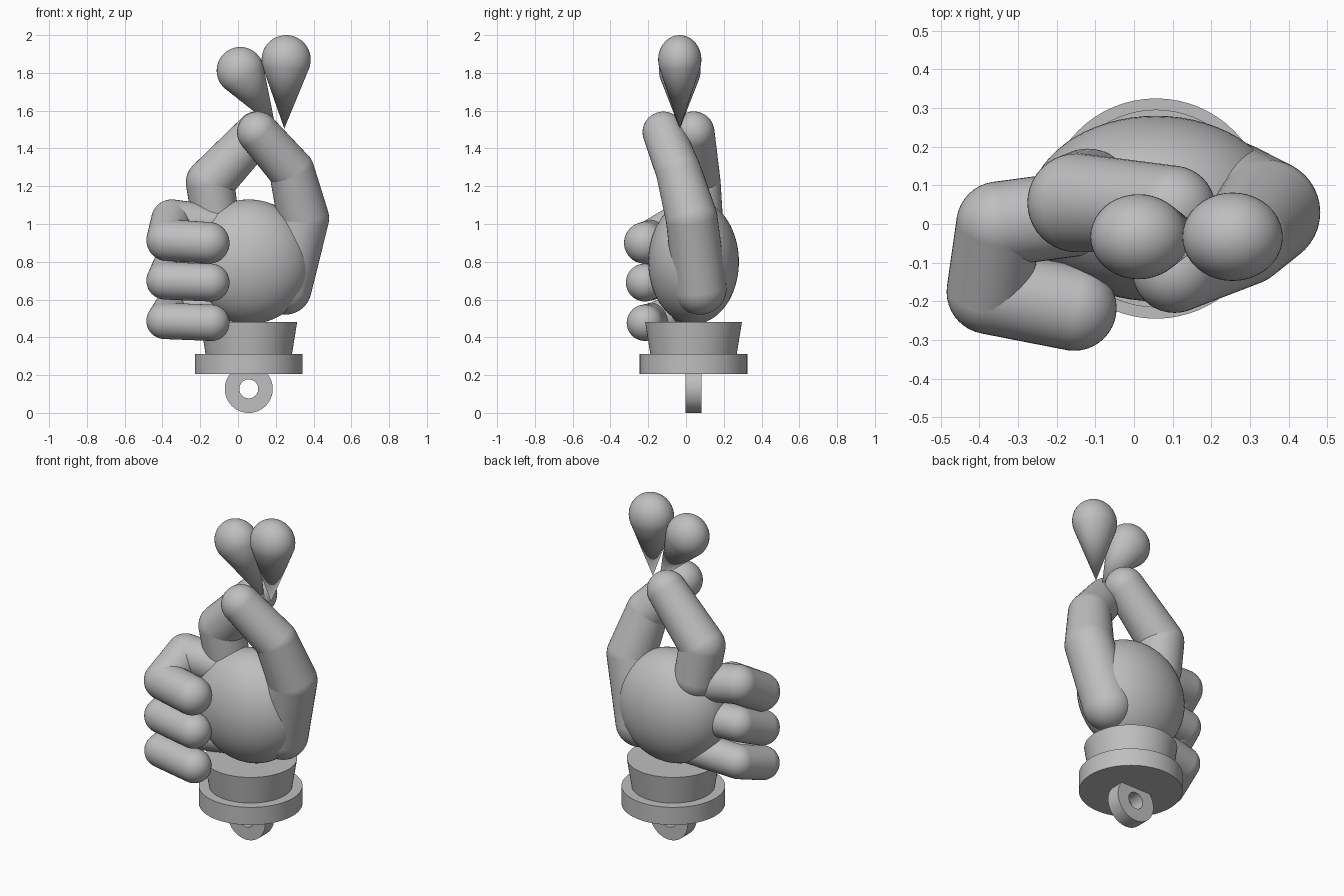
import bpy, bmesh, math
from mathutils import Vector, Matrix

cube = bpy.data.objects.get("Cube")
if cube:
    bpy.data.objects.remove(cube, do_unlink=True)

grey = bpy.data.materials.new("plain_grey")
grey.use_nodes = True
COLOR = (0.52, 0.52, 0.52, 1)
grey.diffuse_color = COLOR
grey.node_tree.nodes["Principled BSDF"].inputs["Base Color"].default_value = COLOR


def finish(name, bm, angle=35):
    """Turn a bmesh into a shaded, coloured object."""
    bmesh.ops.recalc_face_normals(bm, faces=bm.faces)
    mesh = bpy.data.meshes.new(name)
    bm.to_mesh(mesh)
    bm.free()
    mesh.materials.append(grey)
    obj = bpy.data.objects.new(name, mesh)
    bpy.context.collection.objects.link(obj)
    bpy.ops.object.select_all(action="DESELECT")
    obj.select_set(True)
    bpy.context.view_layer.objects.active = obj
    bpy.ops.object.shade_smooth_by_angle(angle=math.radians(angle))
    return obj


def add_ball(bm, centre, radius):
    bmesh.ops.create_uvsphere(bm, u_segments=40, v_segments=24, radius=radius,
                              matrix=Matrix.Translation(centre))


def add_tube(bm, a, ra, b, rb):
    """Cone tangent to the balls at both ends."""
    axis = b - a
    slope = (ra - rb) / axis.length
    flat = math.sqrt(1 - slope * slope)
    direction = axis.normalized()
    start, end = a + direction * ra * slope, b + direction * rb * slope
    turn = direction.to_track_quat("Z", "Y").to_matrix().to_4x4()
    bmesh.ops.create_cone(bm, segments=40, cap_ends=False,
                          radius1=ra * flat, radius2=rb * flat,
                          depth=(end - start).length,
                          matrix=Matrix.Translation((start + end) / 2) @ turn)


def limb(name, joints):
    """Rounded chain through joints given as (x, y, z, radius)."""
    bm = bmesh.new()
    points = [(Vector(j[:3]), j[3]) for j in joints]
    for centre, radius in points:
        if radius > 0:
            add_ball(bm, centre, radius)
    for (a, ra), (b, rb) in zip(points, points[1:]):
        add_tube(bm, a, ra, b, rb)
    bmesh.ops.remove_doubles(bm, verts=bm.verts, dist=1e-5)
    return finish(name, bm)


def lathe(name, profile, matrix):
    """Spin a closed (radius, height) outline around z, then place it."""
    bm = bmesh.new()
    verts = [bm.verts.new((r, 0, z)) for r, z in profile]
    edges = [bm.edges.new((v, verts[i - 1])) for i, v in enumerate(verts)]
    bmesh.ops.spin(bm, geom=verts + edges, cent=(0, 0, 0), axis=(0, 0, 1),
                   angle=math.tau, steps=64, use_merge=True)
    bmesh.ops.remove_doubles(bm, verts=bm.verts, dist=1e-5)
    bmesh.ops.dissolve_degenerate(bm, edges=bm.edges, dist=1e-6)
    bm.transform(matrix)
    return finish(name, bm)


CX, CY = 0.057, 0.04

# Palm
bm = bmesh.new()
bmesh.ops.create_uvsphere(bm, u_segments=64, v_segments=40, radius=1)
bm.transform(Matrix.Translation((CX, CY, 0.8)) @ Matrix.Diagonal((0.33, 0.24, 0.33, 1)))
finish("palm", bm)

# Wrist cuff, base disc and hanging loop
base = Matrix.Translation((CX, CY, 0))
lathe("wrist_cuff", [(0, 0.3), (0.227, 0.3), (0.256, 0.48), (0, 0.48)], base)
lathe("base_disc", [(0, 0.205), (0.285, 0.205), (0.285, 0.312), (0, 0.312)], base)
lathe("hanging_loop",
      [(0.05, -0.043), (0.127, -0.043), (0.127, 0.043), (0.05, 0.043)],
      Matrix.Translation((CX, CY, 0.127)) @ Matrix.Rotation(math.pi / 2, 4, "X"))

# Three curled fingers: radius, root, knuckle, bend and tip heights
curled = {
    "upper_curled_finger": (0.11, 0.98, 1.02, 0.915, 0.9),
    "middle_curled_finger": (0.1, 0.79, 0.78, 0.7, 0.69),
    "lower_curled_finger": (0.096, 0.58, 0.55, 0.487, 0.477),
}
for name, (r, root, knuckle, bend, tip) in curled.items():
    limb(name, [(-0.05, 0.04, root, r), (-0.35, 0, knuckle, r),
                (-0.485 + r, -0.175, bend, r), (-0.045 - r, -0.218, tip, r)])

# Thumb and pointing finger meeting at their tips
limb("thumb", [(0.25, 0.075, 0.66, 0.14), (0.345, 0.03, 1.03, 0.137),
               (0.285, -0.04, 1.28, 0.12), (0.105, -0.12, 1.485, 0.11)])
limb("pointing_finger", [(-0.12, 0.07, 1.03, 0.125), (-0.148, 0.055, 1.22, 0.128),
                         (0.1, 0.04, 1.485, 0.111)])

# Two flattened teardrops rising from the fingertips
drops = {
    "left_teardrop": [(0.255, 0, 1.87, 0.13), (0.245, 0, 1.505, 0)],
    "right_teardrop": [(0.012, 0, 1.812, 0.125), (0.2, 0, 1.505, 0)],
}
for name, joints in drops.items():
    drop = limb(name, joints)
    drop.data.transform(Matrix.Translation((0, -0.033, 0)) @ Matrix.Diagonal((1, 0.88, 1, 1)))
